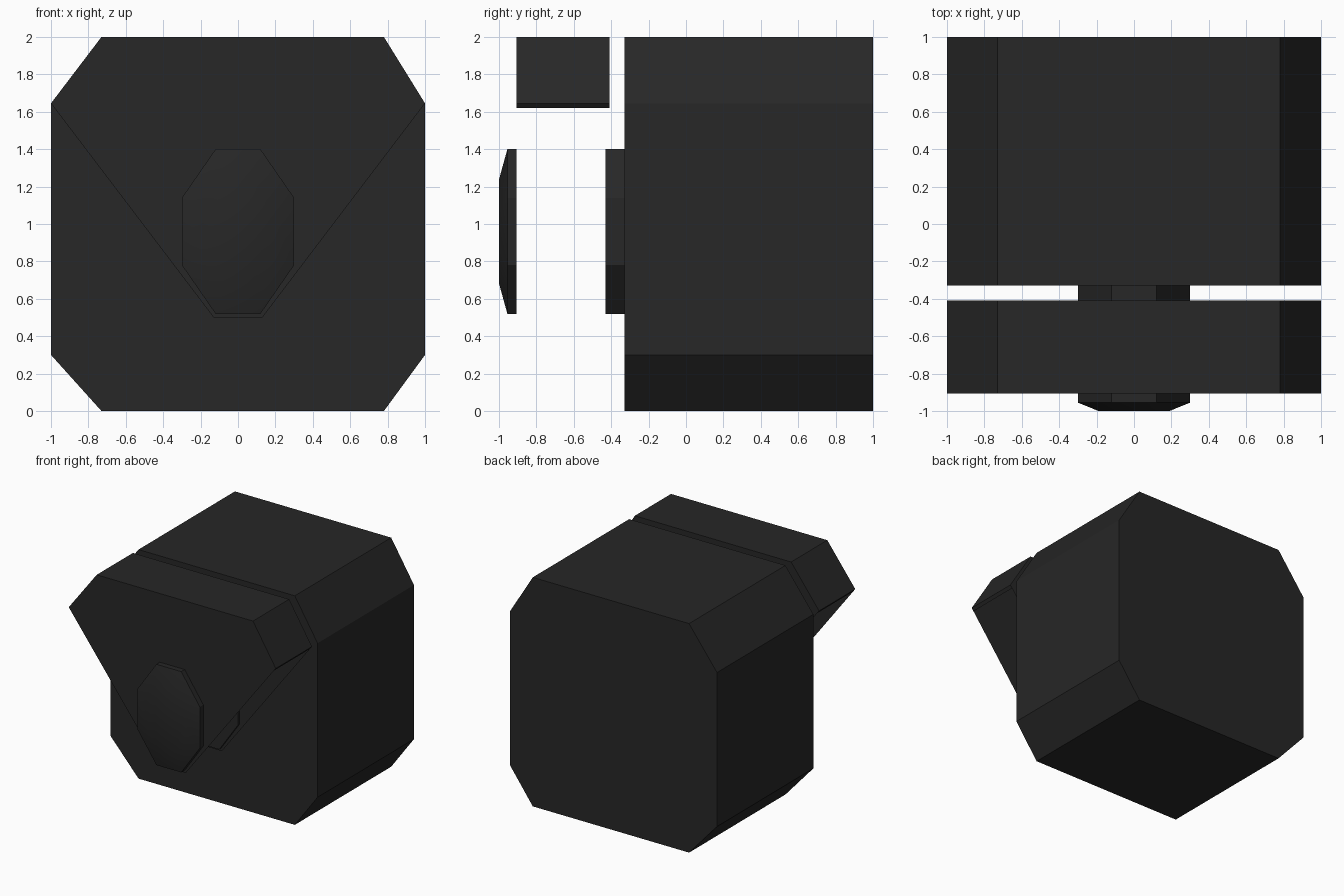
import bpy
import bmesh

cube = bpy.data.objects.get("Cube")
if cube:
    bpy.data.objects.remove(cube, do_unlink=True)

charcoal = bpy.data.materials.new("charcoal")
charcoal.use_nodes = True
colour = (0.02, 0.02, 0.02, 1)
charcoal.diffuse_color = colour
charcoal.node_tree.nodes["Principled BSDF"].inputs["Base Color"].default_value = colour


def finish(name, bm, recalc=True):
    if recalc:
        bmesh.ops.recalc_face_normals(bm, faces=bm.faces)
    mesh = bpy.data.meshes.new(name)
    bm.to_mesh(mesh)
    bm.free()
    mesh.materials.append(charcoal)
    obj = bpy.data.objects.new(name, mesh)
    bpy.context.collection.objects.link(obj)
    return obj


def loft(name, rings, open_sides=()):
    """Join equal (y, outline) rings with side faces and cap both ends."""
    bm = bmesh.new()
    loops = [[bm.verts.new((x, y, z)) for x, z in outline] for y, outline in rings]
    for a, b in zip(loops, loops[1:]):
        for i in range(len(a)):
            if i not in open_sides:
                j = (i + 1) % len(a)
                bm.faces.new((a[i], a[j], b[j], b[i]))
    bm.faces.new(loops[0])
    bm.faces.new(loops[-1][::-1])
    return finish(name, bm)


# Main block with chamfered edges
shoulders = [(-1, 1.645), (-0.73, 2), (0.78, 2), (1, 1.645)]
body = shoulders + [(1, 0.3), (0.78, 0), (-0.73, 0), (-1, 0.3)]
loft("main_block", [(-0.33, body), (1, body)])

# Hollow flap: top strap with a small lip, front and back plates, open underside
flap = shoulders + [(0.981, 1.62), (0.13, 0.5), (-0.13, 0.5), (-0.981, 1.62)]
loft("flap", [(-0.907, flap), (-0.408, flap)], open_sides=(4, 5, 6))

# Eight-sided clasp halves
quarter = [(0.12, 0.44), (0.3, 0.18)]
oval = quarter + [(x, -z) for x, z in quarter[::-1]]
oval += [(-x, -z) for x, z in oval]


def clasp_ring(scale=1):
    return [(x * scale, 0.96 + z * scale) for x, z in oval]


loft("clasp_base", [(-0.43, clasp_ring()), (-0.33, clasp_ring())])
button = loft("clasp_button", [(-1, clasp_ring(0.63)), (-0.955, clasp_ring()), (-0.905, clasp_ring())])
bpy.ops.object.select_all(action="DESELECT")
button.select_set(True)
bpy.context.view_layer.objects.active = button
bpy.ops.object.shade_smooth_by_angle()
